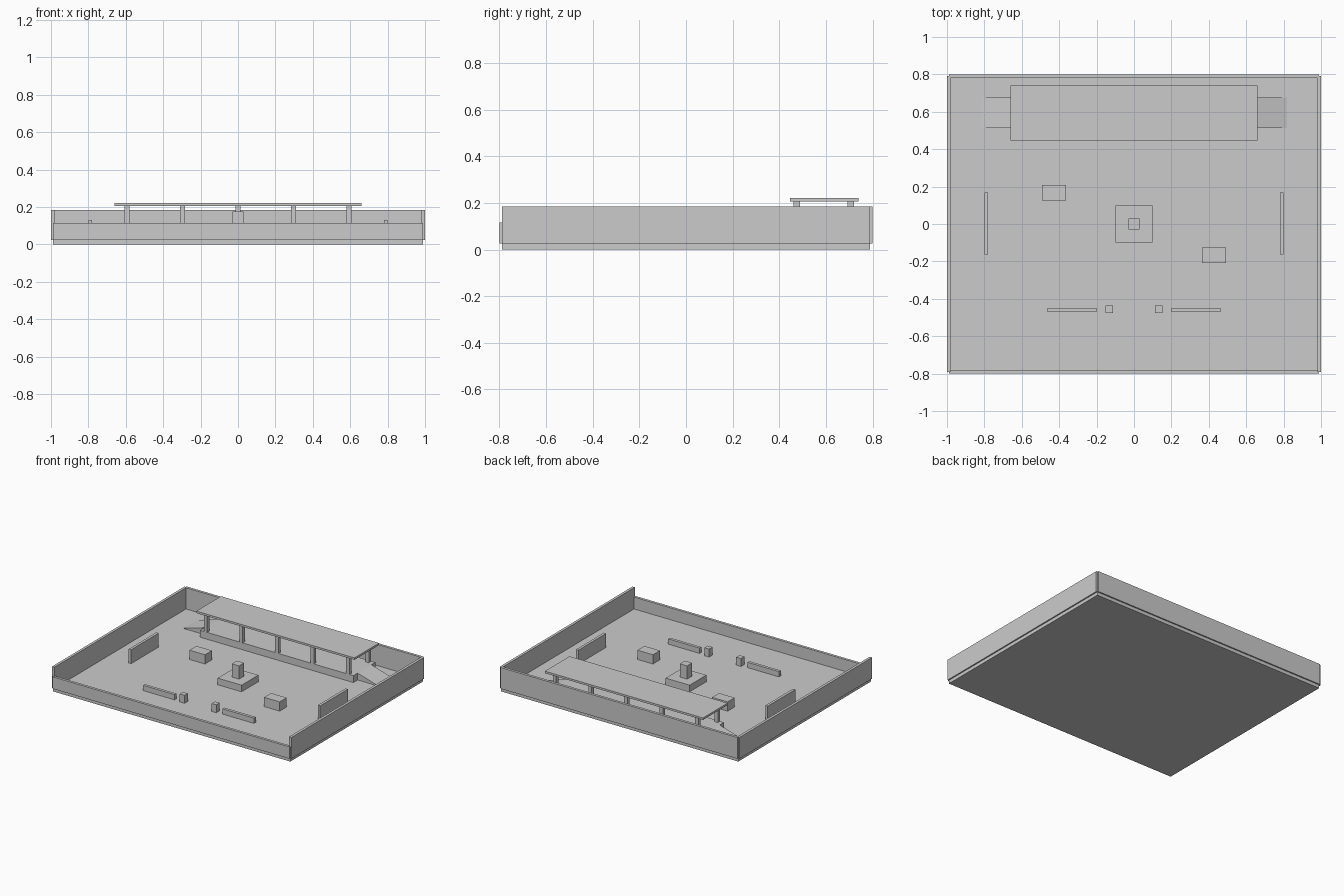
import bpy, bmesh

if "Cube" in bpy.data.objects:
    bpy.data.objects.remove(bpy.data.objects["Cube"])

def prism(name, profile, y0, y1):
    """Extrude an x-z profile from y0 to y1."""
    bm = bmesh.new()
    face = bm.faces.new([bm.verts.new((x, y0, z)) for x, z in profile])
    ext = bmesh.ops.extrude_face_region(bm, geom=[face])
    verts = [g for g in ext["geom"] if isinstance(g, bmesh.types.BMVert)]
    bmesh.ops.translate(bm, verts=verts, vec=(0, y1 - y0, 0))
    bmesh.ops.recalc_face_normals(bm, faces=bm.faces)
    mesh = bpy.data.meshes.new(name)
    bm.to_mesh(mesh)
    bm.free()
    obj = bpy.data.objects.new(name, mesh)
    bpy.context.collection.objects.link(obj)
    return obj

def box(name, x0, x1, y0, y1, z0, z1):
    return prism(name, [(x0, z0), (x1, z0), (x1, z1), (x0, z1)], y0, y1)

def block(name, cx, cy, sx, sy, z0, z1):
    return box(name, cx - sx / 2, cx + sx / 2, cy - sy / 2, cy + sy / 2, z0, z1)

FLOOR, DECK = 0.025, 0.077
CANOPY_Z = 0.207

# Floor slab and surrounding walls
block("floor", 0, 0, 1.98, 1.58, 0, FLOOR)
block("front_wall", 0, -0.79, 1.98, 0.02, FLOOR, 0.115)
block("back_wall", 0, 0.79, 1.98, 0.02, FLOOR, 0.185)

# Raised platform with canopy on posts
block("platform", 0, 0.593, 1.28, 0.264, FLOOR, DECK)
block("canopy", 0, 0.593, 1.32, 0.294, CANOPY_Z, 0.222)
for i in range(5):
    for row, y in (("front", 0.475), ("back", 0.706)):
        block(f"{row}_canopy_post_{i + 1}", -0.594 + 0.297 * i, y, 0.027, 0.027, DECK, CANOPY_Z)

# Central monument
block("monument_base", 0, 0, 0.2, 0.2, FLOOR, 0.075)
block("monument_column", 0, 0, 0.06, 0.06, 0.075, 0.175)

# Parts repeated on the left and right
for side, s in (("left", -1), ("right", 1)):
    block(f"{side}_wall", s * 0.99, 0, 0.02, 1.58, FLOOR, 0.185)
    prism(f"{side}_ramp", [(s * 0.64, FLOOR), (s * 0.818, FLOOR), (s * 0.64, DECK)], 0.512, 0.677)
    block(f"{side}_screen", s * 0.79, 0.003, 0.02, 0.33, FLOOR, 0.13)
    block(f"{side}_barrier", s * 0.331, -0.459, 0.262, 0.022, FLOOR, 0.065)
    block(f"{side}_gate_post", s * 0.133, -0.457, 0.04, 0.04, FLOOR, 0.085)
    block(f"{side}_crate", s * 0.428, -s * 0.166, 0.13, 0.083, FLOOR, 0.095)
